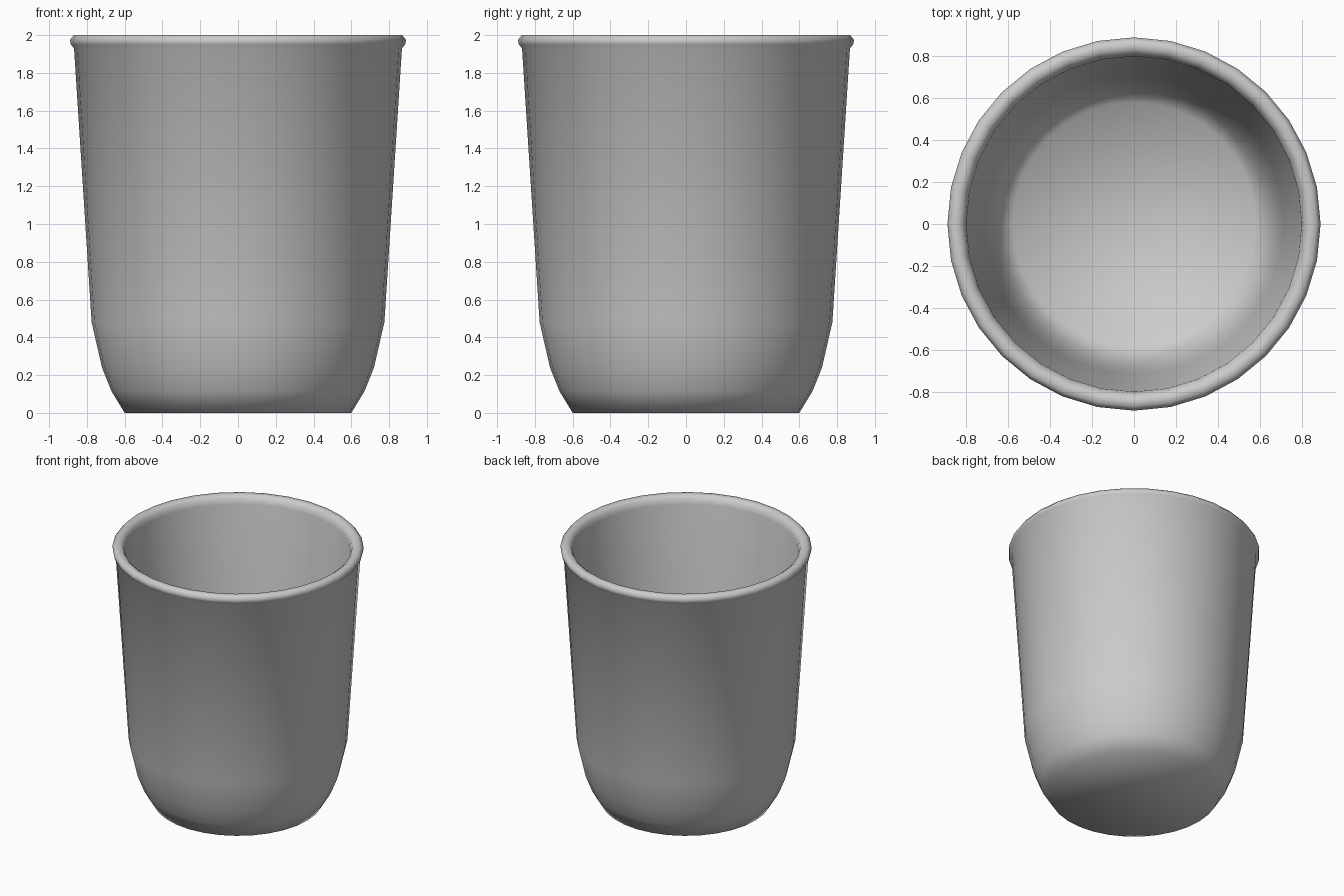
import bpy, bmesh, math

if "Cube" in bpy.data.objects:
    bpy.data.objects.remove(bpy.data.objects["Cube"])

SIDES = 32

# Closed-bottom cup wall: outside up, over the rolled lip, down the inside
profile = [
    (0.60, 0.00), (0.67, 0.115), (0.72, 0.24), (0.775, 0.48), (0.868, 1.93),
    (0.885, 1.95), (0.89, 1.975), (0.87, 2.00), (0.835, 2.00), (0.81, 1.98), (0.80, 1.94),
    (0.715, 0.48), (0.68, 0.24), (0.64, 0.13), (0.58, 0.05),
]


def lathe(name, points, sides):
    bm = bmesh.new()
    rings = []
    for r, z in points:
        rings.append([bm.verts.new((r * math.cos(2 * math.pi * i / sides),
                                    r * math.sin(2 * math.pi * i / sides), z))
                      for i in range(sides)])
    for a, b in zip(rings, rings[1:]):
        for i in range(sides):
            j = (i + 1) % sides
            bm.faces.new((a[i], a[j], b[j], b[i]))
    # Underside and inner floor
    bm.faces.new(rings[0][::-1])
    bm.faces.new(rings[-1])
    for f in bm.faces:
        f.smooth = True
    bmesh.ops.recalc_face_normals(bm, faces=bm.faces)
    mesh = bpy.data.meshes.new(name)
    bm.to_mesh(mesh)
    bm.free()
    obj = bpy.data.objects.new(name, mesh)
    bpy.context.collection.objects.link(obj)
    return obj


cup = lathe("cup", profile, SIDES)
